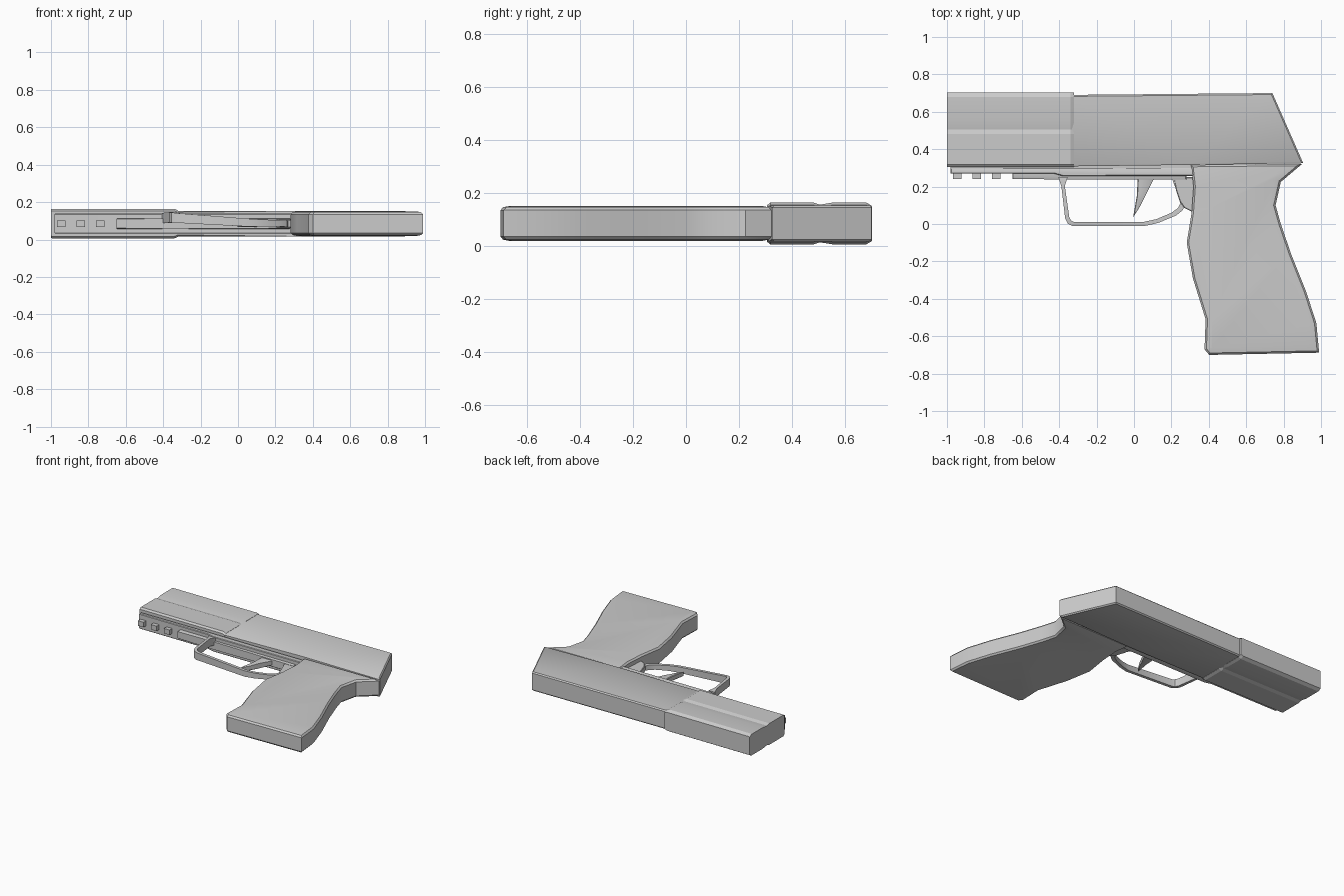
import bpy, bmesh, math
from mathutils import Vector

if "Cube" in bpy.data.objects:
    bpy.data.objects.remove(bpy.data.objects["Cube"])

ZC = 0.085  # mid plane of the thickness


def finish(name, bm, smooth=30):
    bmesh.ops.recalc_face_normals(bm, faces=bm.faces)
    me = bpy.data.meshes.new(name)
    bm.to_mesh(me)
    bm.free()
    ob = bpy.data.objects.new(name, me)
    bpy.context.collection.objects.link(ob)
    bpy.ops.object.select_all(action='DESELECT')
    ob.select_set(True)
    bpy.context.view_layer.objects.active = ob
    bpy.ops.object.shade_smooth_by_angle(angle=math.radians(smooth))
    return ob


def plate(name, pts, half, bevel=0.0, stretch=1.0, segs=1, zc=ZC):
    """Side outline extruded across the thickness; stretch widens the bevel in plane."""
    bm = bmesh.new()
    h = half * stretch
    low = bm.faces.new([bm.verts.new((x, y, -h)) for x, y in pts])
    ext = bmesh.ops.extrude_face_region(bm, geom=[low])['geom']
    for v in ext:
        if isinstance(v, bmesh.types.BMVert):
            v.co.z = h
    if bevel:
        rims = [e for e in bm.edges if abs(e.verts[0].co.z - e.verts[1].co.z) < 1e-5]
        bmesh.ops.bevel(bm, geom=rims, offset=bevel, segments=segs, profile=0.5,
                        affect='EDGES', clamp_overlap=True)
    for v in bm.verts:
        v.co.z = v.co.z / stretch + zc
    return finish(name, bm)


def box(name, x0, x1, y0, y1, half, bevel=0.0):
    return plate(name, [(x0, y0), (x1, y0), (x1, y1), (x0, y1)], half, bevel)


def loft(name, rings, smooth=30):
    """Join equal-length closed rings and cap both ends."""
    bm = bmesh.new()
    vs = [[bm.verts.new(p) for p in r] for r in rings]
    n = len(vs[0])
    for a, b in zip(vs, vs[1:]):
        for i in range(n):
            bm.faces.new((a[i], a[(i + 1) % n], b[(i + 1) % n], b[i]))
    bm.faces.new(vs[0])
    bm.faces.new(vs[-1])
    return finish(name, bm, smooth)


# Rear slide with raked back end
plate("rear_slide", [(-0.36, 0.308), (0.30, 0.316), (0.905, 0.325), (0.74, 0.70), (-0.36, 0.69)],
      0.068, 0.008)

# Front slide: mirrored cross-section (y, half thickness) with a shallow side groove
half = [(0.305, 0.068), (0.318, 0.079), (0.48, 0.079), (0.505, 0.071),
        (0.555, 0.079), (0.68, 0.079), (0.702, 0.066)]
section = half + [(y, -h) for y, h in reversed(half)]
rings = []
for x, k in [(-1.0, 0.97), (-0.993, 1.0), (-0.34, 1.0), (-0.32, 0.88)]:
    rings.append([(x, y, ZC + h * k) for y, h in section])
front = loft("front_slide", rings, 15)

# Bore cut into the muzzle
bm = bmesh.new()
bmesh.ops.create_cone(bm, cap_ends=True, segments=24, radius1=0.046, radius2=0.046, depth=0.6)
for v in bm.verts:
    v.co = Vector((v.co.z - 1.0, v.co.x + 0.61, v.co.y + ZC))
cutter = finish("bore_cutter", bm)
mod = front.modifiers.new("bore", 'BOOLEAN')
mod.operation = 'DIFFERENCE'
mod.solver = 'EXACT'
mod.object = cutter
bpy.context.view_layer.objects.active = front
bpy.ops.object.modifier_apply(modifier=mod.name)
bpy.data.objects.remove(cutter, do_unlink=True)

# Frame under the slide
box("frame_neck", -0.98, 0.32, 0.285, 0.32, 0.042)
plate("frame_flange", [(-0.98, 0.27), (-0.43, 0.27), (-0.38, 0.256), (0.33, 0.258),
                       (0.33, 0.30), (-0.44, 0.296), (-0.98, 0.296)], 0.054, 0.004)
plate("dust_cover", [(-0.65, 0.241), (-0.36, 0.238), (0.28, 0.238), (0.28, 0.27), (-0.65, 0.275)],
      0.028, 0.004)

# Accessory rail teeth
for i in range(3):
    x = -0.967 + 0.104 * i
    box(f"rail_tooth_{i + 1}", x, x + 0.045, 0.24, 0.275, 0.018)

# Trigger guard: (outer xy, inner xy, z centre, half width), leaning slightly
guard = [((-0.405, 0.25), (-0.355, 0.25), 0.115, 0.026),
         ((-0.388, 0.20), (-0.37, 0.205), 0.117, 0.028),
         ((-0.368, 0.03), (-0.346, 0.035), 0.118, 0.028),
         ((-0.355, 0.003), (-0.335, 0.017), 0.118, 0.027),
         ((-0.325, -0.012), (-0.317, 0.010), 0.115, 0.026),
         ((0.06, -0.010), (0.055, 0.012), 0.090, 0.021),
         ((0.13, 0.006), (0.12, 0.026), 0.088, 0.019),
         ((0.225, 0.045), (0.20, 0.060), 0.086, 0.017),
         ((0.262, 0.075), (0.235, 0.085), 0.085, 0.017),
         ((0.272, 0.11), (0.248, 0.11), 0.085, 0.017),
         ((0.255, 0.18), (0.235, 0.16), 0.085, 0.018),
         ((0.25, 0.25), (0.20, 0.25), 0.085, 0.022)]
loft("trigger_guard", [[(*o, z - w), (*o, z + w), (*i, z + w), (*i, z - w)]
                       for o, i, z, w in guard])

# Web joining guard and grip
plate("guard_web", [(0.21, 0.25), (0.225, 0.18), (0.245, 0.12), (0.27, 0.085),
                    (0.32, 0.06), (0.34, 0.25)], 0.022, 0.004)

# Trigger
plate("trigger", [(0.02, 0.25), (0.015, 0.15), (-0.005, 0.035), (0.03, 0.09),
                  (0.06, 0.15), (0.11, 0.25)], 0.018, 0.004)

# Grip with curved straps
plate("grip", [(0.305, 0.316), (0.318, 0.20), (0.308, 0.06), (0.282, -0.10), (0.315, -0.29),
               (0.383, -0.51), (0.377, -0.67), (0.402, -0.70), (0.99, -0.688), (0.975, -0.53),
               (0.92, -0.36), (0.84, -0.16), (0.785, 0.00), (0.757, 0.10), (0.785, 0.225),
               (0.90, 0.322)], 0.066, 0.035, 2.2, 2)
